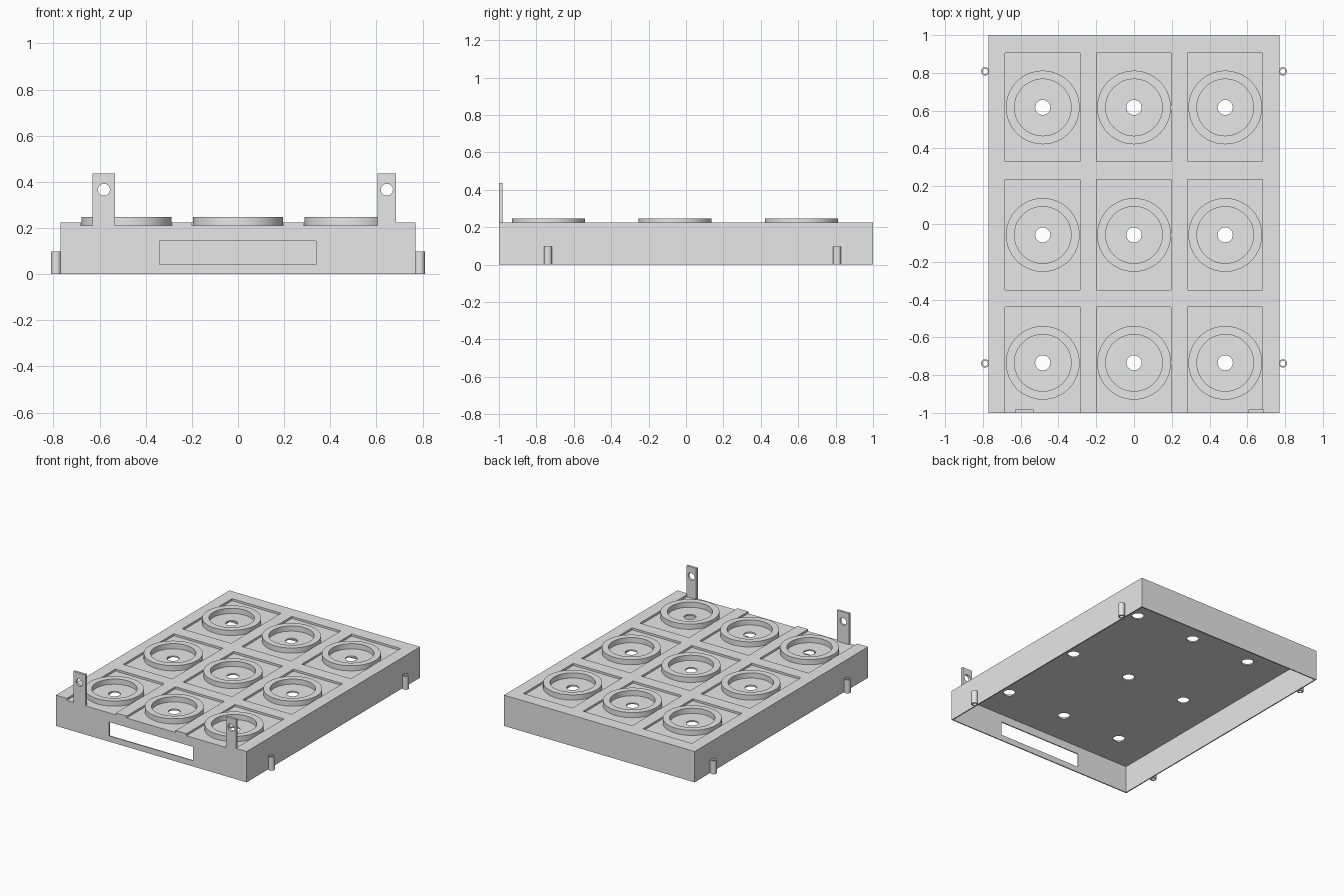
import bpy, bmesh, math
from mathutils import Matrix, Vector

cube = bpy.data.objects.get("Cube")
if cube:
    bpy.data.objects.remove(cube, do_unlink=True)

grey = bpy.data.materials.new("light_grey")
grey.use_nodes = True
GREY = (0.8, 0.8, 0.8, 1)
grey.diffuse_color = GREY
grey.node_tree.nodes["Principled BSDF"].inputs["Base Color"].default_value = GREY


def finish(name, bm):
    bmesh.ops.recalc_face_normals(bm, faces=bm.faces[:])
    mesh = bpy.data.meshes.new(name)
    bm.to_mesh(mesh)
    bm.free()
    mesh.materials.append(grey)
    ob = bpy.data.objects.new(name, mesh)
    bpy.context.scene.collection.objects.link(ob)
    return ob


def box(name, x0, x1, y0, y1, z0, z1):
    bm = bmesh.new()
    centre = Vector((x0 + x1, y0 + y1, z0 + z1)) / 2
    size = Matrix.Diagonal((x1 - x0, y1 - y0, z1 - z0, 1))
    bmesh.ops.create_cube(bm, size=1, matrix=Matrix.Translation(centre) @ size)
    return finish(name, bm)


def cylinder(name, centre, r, depth, axis="Z"):
    bm = bmesh.new()
    turn = Matrix.Rotation(math.pi / 2, 4, "X") if axis == "Y" else Matrix()
    bmesh.ops.create_cone(bm, cap_ends=True, segments=48, radius1=r, radius2=r,
                          depth=depth, matrix=Matrix.Translation(centre) @ turn)
    return finish(name, bm)


def tube(name, x, y, r_out, r_in, z0, z1, segments):
    """Spin a rectangular section into a hollow ring."""
    bm = bmesh.new()
    section = [(r_in, z0), (r_out, z0), (r_out, z1), (r_in, z1)]
    verts = [bm.verts.new((x + r, y, z)) for r, z in section]
    edges = [bm.edges.new((verts[i], verts[(i + 1) % 4])) for i in range(4)]
    bmesh.ops.spin(bm, geom=verts + edges, cent=(x, y, 0), axis=(0, 0, 1),
                   angle=math.tau, steps=segments, use_duplicate=False)
    bmesh.ops.remove_doubles(bm, verts=bm.verts[:], dist=1e-4)
    return smooth(finish(name, bm))


def select(ob):
    bpy.ops.object.select_all(action="DESELECT")
    ob.select_set(True)
    bpy.context.view_layer.objects.active = ob


def smooth(ob):
    select(ob)
    bpy.ops.object.shade_smooth_by_angle(angle=math.radians(30))
    return ob


def cut(target, cutter):
    cutter.hide_render = True
    mod = target.modifiers.new("cut", "BOOLEAN")
    mod.operation = "DIFFERENCE"
    mod.solver = "EXACT"
    mod.object = cutter
    select(target)
    bpy.ops.object.modifier_apply(modifier=mod.name)
    bpy.data.objects.remove(cutter, do_unlink=True)


W, TOP, FLOOR, CEILING, WALL = 0.77, 0.225, 0.21, 0.2, 0.008
COLUMNS = {"right": -0.483, "middle": 0, "left": 0.483}
# ring centre y, recess start y, recess end y
ROWS = {"front": (-0.735, -1.1, -0.44), "centre": (-0.058, -0.35, 0.235),
        "back": (0.617, 0.33, 0.905)}

# Tray: thin shell, open underneath, with a slot in the front wall
tray = box("tray", -W, W, -1, 1, 0, TOP)
cut(tray, box("cavity", WALL - W, W - WALL, WALL - 1, 1 - WALL, -0.1, CEILING))
cut(tray, box("slot", -0.34, 0.337, -1.1, -0.9, 0.042, 0.143))

# Nine recessed bays, each with a drain hole and a raised ring
for row, (y, y0, y1) in ROWS.items():
    for col, x in COLUMNS.items():
        cut(tray, box("bay", x - 0.199, x + 0.197, y0, y1, FLOOR, 0.3))
        cut(tray, cylinder("hole", (x, y, TOP), 0.04, 0.2))
        tube(f"ring_{row}_{col}", x, y, 0.195, 0.15, FLOOR - 0.004, 0.248, 64)
smooth(tray)

# Upright tabs with a hole on the front edge
for side, x0, x1 in (("right", -0.63, -0.532), ("left", 0.605, 0.685)):
    tab = box(f"tab_{side}", x0, x1, -1, -0.982, FLOOR - 0.004, 0.436)
    cut(tab, cylinder("hole", ((x0 + x1) / 2, -1, 0.366), 0.026, 0.2, "Y"))
    smooth(tab)

# Small hollow pegs on the side walls
for side, sign in (("right", -1), ("left", 1)):
    for end, y in (("front", -0.738), ("back", 0.808)):
        tube(f"peg_{end}_{side}", sign * 0.788, y, 0.022, 0.014, 0, 0.098, 32)
